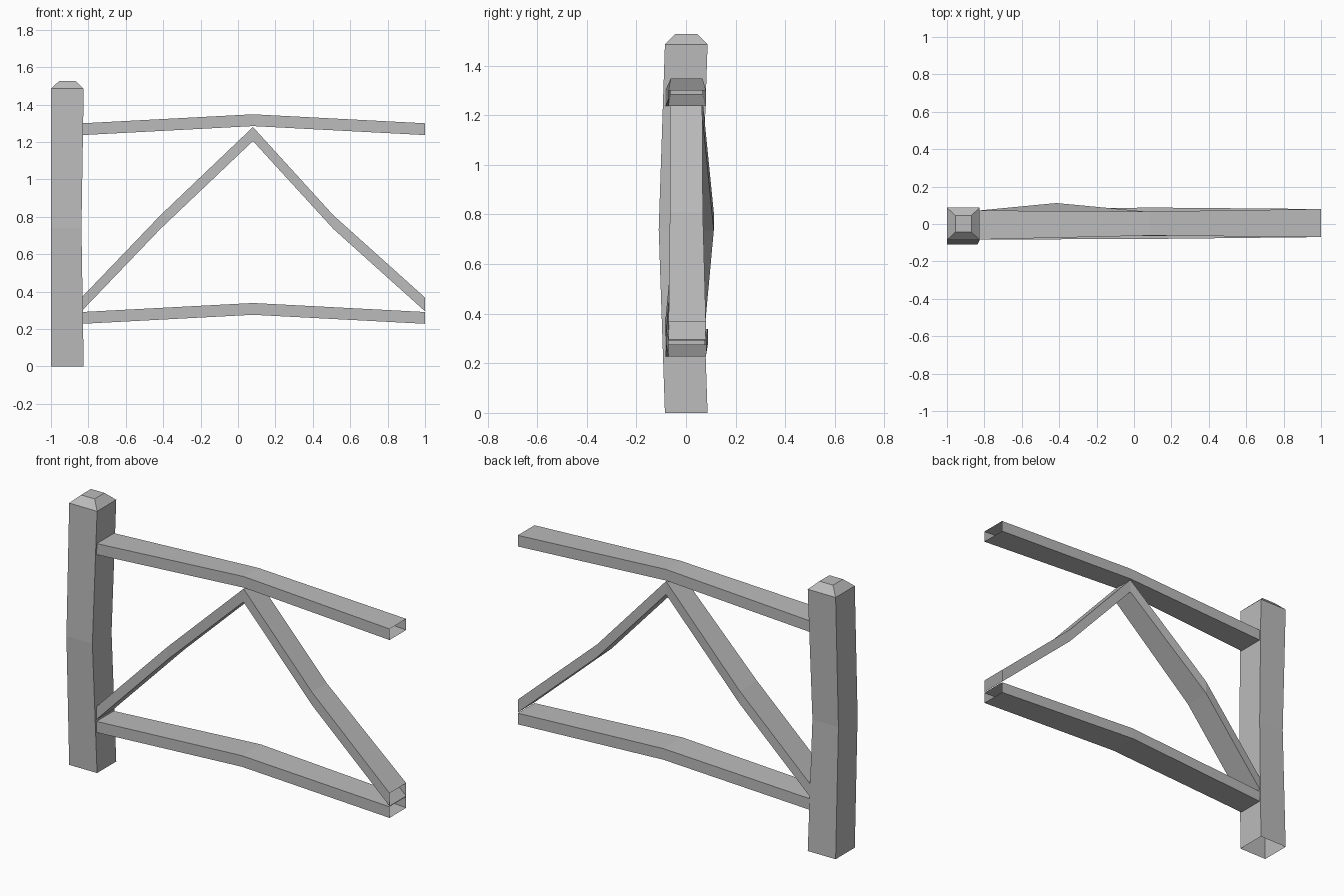
import bpy, bmesh

cube = bpy.data.objects.get("Cube")
if cube:
    bpy.data.objects.remove(cube, do_unlink=True)

wood = bpy.data.materials.new("weathered grey")
wood.use_nodes = True
grey = (0.5, 0.5, 0.5, 1)
wood.diffuse_color = grey
wood.node_tree.nodes["Principled BSDF"].inputs["Base Color"].default_value = grey


def loft(name, rings, cap_end=False):
    """Flat-faced, open tube through four-cornered rings."""
    bm = bmesh.new()
    loops = [[bm.verts.new(p) for p in ring] for ring in rings]
    for a, b in zip(loops, loops[1:]):
        for i in range(4):
            j = (i + 1) % 4
            bm.faces.new((a[i], a[j], b[j], b[i]))
    if cap_end:
        bm.faces.new(loops[-1])
    bmesh.ops.recalc_face_normals(bm, faces=bm.faces)
    mesh = bpy.data.meshes.new(name)
    bm.to_mesh(mesh)
    bm.free()
    mesh.materials.append(wood)
    obj = bpy.data.objects.new(name, mesh)
    bpy.context.collection.objects.link(obj)
    return obj


def level_ring(z, x0, x1, y0, y1):
    return [(x0, y0, z), (x1, y0, z), (x1, y1, z), (x0, y1, z)]


def upright_ring(x, z, height, y0, y1):
    return [(x, y0, z), (x, y1, z), (x, y1, z + height), (x, y0, z + height)]


# Post: bowed at mid height, with a bevelled top
loft("post", [
    level_ring(0, -1, -0.825, -0.085, 0.087),
    level_ring(0.74, -1, -0.837, -0.11, 0.062),
    level_ring(1.485, -1, -0.825, -0.085, 0.087),
    level_ring(1.527, -0.955, -0.87, -0.043, 0.046),
], cap_end=True)

# Rails: arched boards with open ends
for name, z, front, back in (("upper_rail", 1.237, -0.062, 0.067),
                             ("lower_rail", 0.228, -0.08, 0.088)):
    loft(name, [
        upright_ring(-0.832, z, 0.063, -0.083, 0.072),
        upright_ring(0.08, z + 0.048, 0.063, front, back),
        upright_ring(1, z, 0.063, -0.07, 0.08),
    ])

# Brace: one bent board from post to peak to free end
loft("brace", [
    upright_ring(-0.832, 0.3, 0.073, -0.083, 0.072),
    upright_ring(-0.415, 0.735, 0.073, -0.042, 0.112),
    upright_ring(0.08, 1.205, 0.075, -0.065, 0.065),
    upright_ring(0.51, 0.735, 0.073, -0.065, 0.068),
    upright_ring(1, 0.295, 0.073, -0.07, 0.08),
])
